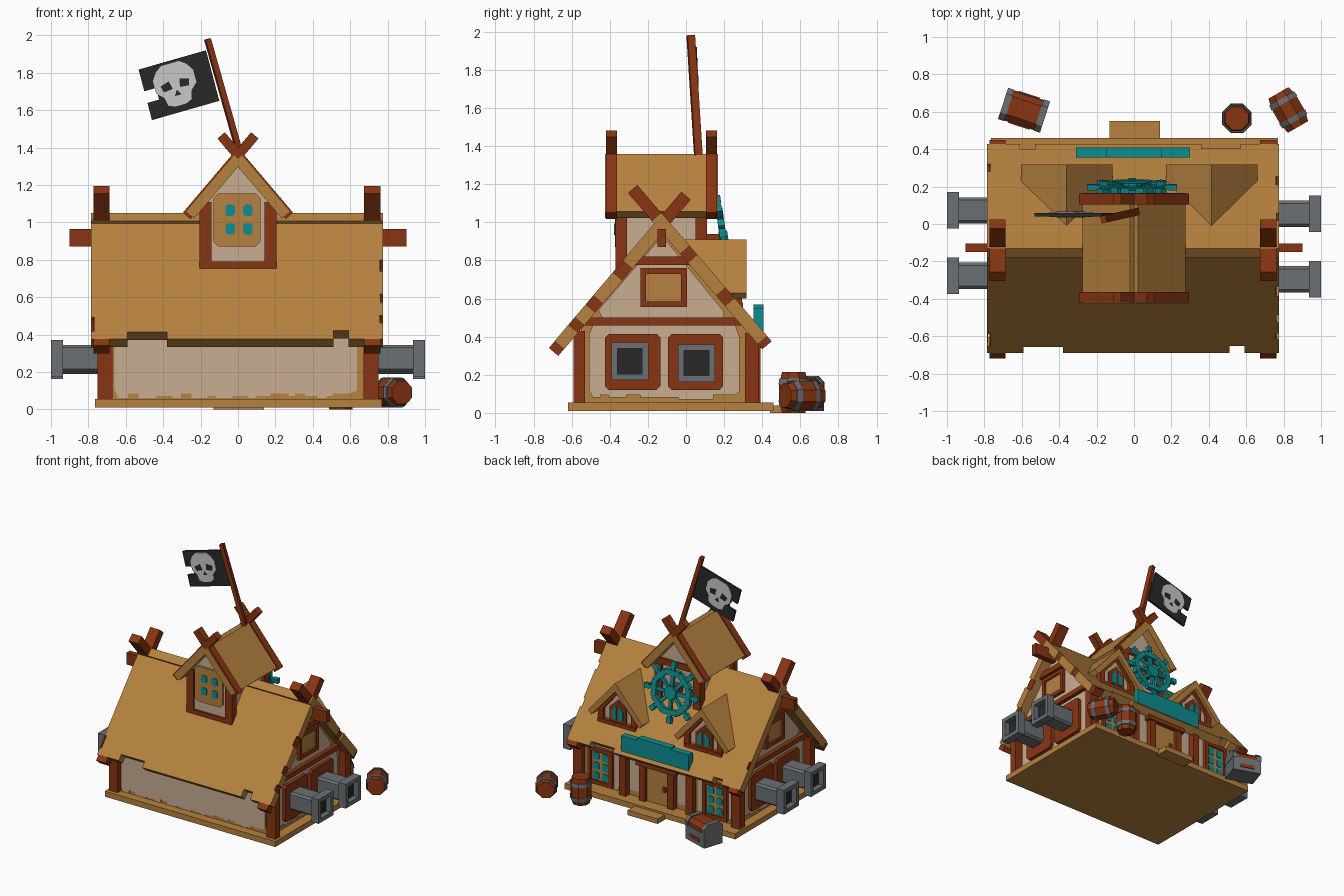
import bpy, bmesh, math, random
from mathutils import Matrix, Vector

if "Cube" in bpy.data.objects:
    bpy.data.objects.remove(bpy.data.objects["Cube"])
random.seed(4)


def mat(name, r, g, b):
    m = bpy.data.materials.new(name)
    m.diffuse_color = (r, g, b, 1)
    m.use_nodes = True
    m.node_tree.nodes["Principled BSDF"].inputs["Base Color"].default_value = m.diffuse_color
    return m


TAN = mat("tan wood", .47, .222, .05)
BROWN = mat("red brown timber", .25, .036, .006)
CREAM = mat("cream plaster", .58, .42, .29)
GREY = mat("iron grey", .145, .16, .172)
TEAL = mat("teal", .004, .27, .28)
DARK = mat("near black", .022, .022, .022)
PALE = mat("pale grey", .58, .58, .58)


def prism(name, m, pts, axis, a, b, M=Matrix()):
    """Extrude a 2D outline along an axis from a to b."""
    put = {'x': lambda u, v, w: (w, u, v), 'y': lambda u, v, w: (u, w, v),
           'z': lambda u, v, w: (u, v, w)}[axis]
    bm = bmesh.new()
    lo, hi = ([bm.verts.new(M @ Vector(put(u, v, w))) for u, v in pts] for w in (a, b))
    bm.faces.new(lo)
    bm.faces.new(hi[::-1])
    for i in range(len(pts)):
        j = (i + 1) % len(pts)
        bm.faces.new((lo[i], lo[j], hi[j], hi[i]))
    bmesh.ops.recalc_face_normals(bm, faces=bm.faces)
    return finish(name, bm, [m])


def finish(name, bm, mats):
    me = bpy.data.meshes.new(name)
    bm.to_mesh(me)
    bm.free()
    for m in mats:
        me.materials.append(m)
    ob = bpy.data.objects.new(name, me)
    bpy.context.collection.objects.link(ob)
    return ob


def rect(u0, u1, v0, v1):
    return [(u0, v0), (u1, v0), (u1, v1), (u0, v1)]


def chamfer(u0, u1, v0, v1, c):
    return [(u0 + c, v0), (u1 - c, v0), (u1, v0 + c), (u1, v1 - c),
            (u1 - c, v1), (u0 + c, v1), (u0, v1 - c), (u0, v0 + c)]


def strip(p, q, w):
    p, q = Vector(p), Vector(q)
    d = (q - p).normalized() * w / 2
    n = Vector((-d.y, d.x))
    return [tuple(v) for v in (p - n, q - n, q + n, p + n)]


def box(name, m, x0, x1, y0, y1, z0, z1, M=Matrix()):
    return prism(name, m, rect(x0, x1, y0, y1), 'z', z0, z1, M)


def frame(name, m, u0, u1, v0, v1, t, axis, a, b):
    """Four bars around an opening."""
    for r in (rect(u0, u0 + t, v0, v1), rect(u1 - t, u1, v0, v1),
              rect(u0 + t, u1 - t, v0, v0 + t), rect(u0 + t, u1 - t, v1 - t, v1)):
        prism(name, m, r, axis, a, b)


def ragged(u0, u1, v0, v1):
    """Panel outline with a worn, stepped lower edge and clipped top corners."""
    pts, u = [], u0 + .02
    while u < u1 - .05:
        h, w = v0 + random.choice((0, .012, .025)), random.uniform(.03, .1)
        pts += [(u, h), (min(u + w, u1 - .02), h)]
        u += w
    return pts + [(u1, v0 + .04), (u1, v1 - .06), (u1 - .02, v1), (u0 + .02, v1), (u0, v1 - .05), (u0, v0 + .05)]


def roof_outline(x0, x1, v0, v1, eave, right, left):
    """Roof sheet outline with notches (start, end, depth)."""
    pts = [(x0, v0)]
    for a, b, d in eave:
        pts += [(a, v0), (a, v0 + d), (b, v0 + d), (b, v0)]
    pts.append((x1, v0))
    for a, b, d in right:
        pts += [(x1, a), (x1 - d, a), (x1 - d, b), (x1, b)]
    pts += [(x1, v1), (x0, v1)]
    for a, b, d in left:
        pts += [(x0, b), (x0 + d, b), (x0 + d, a), (x0, a)]
    return pts


# ground floor: base, step, body
box("base", TAN, -.765, .77, -.62, .46, .01, .055)
box("step", TAN, -.13, .14, .44, .55, 0, .04)
prism("house_body", TAN, [(-.55, .05), (.34, .05), (.34, .42), (-.124, .95), (-.55, .45)], 'x', -.69, .69)
prism("front_plaster", CREAM, ragged(-.66, .635, .06, .40), 'y', -.558, -.55)

# main roof: crossing rafters with a notched sheet on each slope
slopes = [("front", (-.695, .32), (0, 1.14), .046, .883,
           [(-.59, -.38, .05), (.51, .59, .06)],
           [(.16, .21, .02), (.3, .36, .015), (.52, .6, .02)], [(.1, .2, .02), (.42, .5, .025), (.62, .66, .02)]),
          ("rear", (.425, .355), (-.28, 1.175), .035, .89,
           [(-.61, -.53, .04), (.36, .57, .035)], [(.3, .37, .02), (.6, .66, .015)], [(.2, .26, .02), (.5, .58, .015)])]
for nm, p, q, v0, v1, eave, rt, lf in slopes:
    d = (Vector(q) - Vector(p)).normalized()
    M = Matrix(((1, 0, 0, 0), (0, d.x, -d.y, p[0]), (0, d.y, d.x, p[1]), (0, 0, 0, 1)))
    prism(nm + "_roof", TAN, roof_outline(-.785, .775, v0, v1, eave, rt, lf), 'z', -.033, .033, M)
    for x in (-.73, .718):
        prism(nm + "_rafter", BROWN, strip(p, q, .064), 'x', x - .043, x + .043)
box("ridge_beam", BROWN, -.9, .9, -.15, -.105, .87, .965)

# corner posts and gable ends
for s in (-1, 1):
    def gx(name, m, pts, a, b):
        return prism(name, m, pts, 'x', s * a, s * b)
    box("front_corner_post", BROWN, s * .67, s * .75, -.59, -.53, .05, .43)
    box("rear_corner_post", BROWN, s * .67, s * .75, .31, .38, .05, .42)
    gx("gable_lower_plaster", CREAM, ragged(-.51, .28, .07, .46), .69, .698)
    gx("gable_upper_plaster", CREAM, [(-.44, .50), (.2, .50), (.2, .53), (-.1, .9), (-.15, .9), (-.46, .54)], .69, .698)
    gx("gable_tie_beam", BROWN, rect(-.54, .30, .46, .50), .68, .73)
    gx("gable_collar_beam", BROWN, rect(-.27, .02, .775, .82), .68, .73)
    frame("attic_window_frame", BROWN, -.24, .005, .555, .76, .03, 'x', s * .68, s * .725)
    gx("attic_shutter", TAN, chamfer(-.215, -.02, .58, .74, .02), .69, .71)
    for yc, zc, py in ((-.295, .27, -.28), (.055, .26, .05)):
        if s < 0:
            yc += .018
        # cannon port and cannon
        gx("cannon_port", BROWN, chamfer(py - .145, py + .145, .12, .415, .02), .68, .725)
        gx("cannon_barrel", GREY, chamfer(yc - .07, yc + .07, zc - .07, zc + .075, .015), .7, .95)
        frame("cannon_muzzle", GREY, yc - .097, yc + .097, zc - .097, zc + .1, .032, 'x', s * .935, s * 1.0)
        gx("cannon_bore", DARK, rect(yc - .07, yc + .07, zc - .07, zc + .07), .94, .955)

# rear wall: posts, plaster, door, windows, sign
for s in (-1, 1):
    box("porch_post", BROWN, s * .27, s * .33, .32, .39, .05, .44)
    box("door_post", BROWN, s * .10, s * .155, .33, .385, .05, .38)
    prism("rear_plaster", CREAM, ragged(min(s * .35, s * .65), max(s * .35, s * .65), .06, .41), 'y', .34, .347)
    prism("porch_plaster", CREAM, rect(s * .165, s * .26, .1, .41), 'y', .34, .347)
    c = s * .515
    frame("rear_window_frame", BROWN, c - .11, c + .11, .075, .37, .03, 'y', .33, .375)
    prism("rear_window_panel", TAN, rect(c - .09, c + .09, .09, .35), 'y', .34, .36)
    for dx in (-.04, .04):
        for dz in (-.08, 0, .08):
            prism("rear_window_pane", TEAL, chamfer(c + dx - .027, c + dx + .027, .19 + dz, .25 + dz, .01), 'y', .36, .366)
box("door_lintel", BROWN, -.18, .18, .33, .395, .34, .39)
box("door", TAN, -.1, .1, .33, .36, .05, .34)
box("door_handle", BROWN, -.075, -.05, .36, .375, .17, .21)
prism("sign_board", TEAL, [(-.31, .42), (.30, .42), (.30, .55), (.15, .55), (.15, .57), (-.15, .57),
                           (-.15, .555), (-.31, .555)], 'y', .355, .408)

# rear dormers
for c in (-.36, .415):
    prism("dormer_roof", TAN, [(c - .245, .63), (c, .91), (c + .245, .63), (c + .215, .60), (c, .84), (c - .215, .60)],
          'y', -.02, .318)
    prism("dormer_wall", CREAM, [(c - .16, .48), (c + .16, .48), (c + .16, .64), (c, .85), (c - .16, .64)], 'y', .1, .27)
    for s in (-1, 1):
        box("dormer_post", BROWN, c + s * .125, c + s * .17, .24, .295, .5, .67)
        prism("dormer_brace", BROWN, strip((c + s * .17, .64), (c, .845), .04), 'y', .25, .295)
        prism("dormer_pane", TEAL, [(c + s * .01, .6), (c + s * .05, .6), (c + s * .05, .67), (c + s * .01, .715)],
              'y', .285, .292)
    box("dormer_sill", BROWN, c - .17, c + .17, .24, .30, .53, .58)
    prism("dormer_window_frame", BROWN, [(c - .075, .56), (c + .075, .56), (c + .075, .69), (c, .76), (c - .075, .69)],
          'y', .26, .285)

# tower over the ridge
prism("tower_body", CREAM, [(-.18, .7), (.18, .7), (.18, 1.12), (0, 1.33), (-.18, 1.12)], 'y', -.355, .095)
for s in (-1, 1):
    prism("tower_roof", TAN, strip((s * .255, 1.04), (0, 1.34), .056), 'y', -.425, .167)
    for y in (-.42, .105):
        prism("tower_rafter", BROWN, strip((s * .275, 1.035), (-s * .09, 1.465), .052), 'y', y, y + .057)
    for y in (-.37, .05):
        box("tower_post", BROWN, s * .142, s * .205, y, y + .06, .74, 1.11)
    box("tower_side_beam", BROWN, s * .16, s * .2, -.33, .08, 1.06, 1.1)
box("tower_sill", BROWN, -.205, .205, -.37, -.31, .74, .79)
box("tower_back_beam", BROWN, -.2, .2, .06, .11, 1.06, 1.11)
prism("tower_window_panel", TAN, chamfer(-.13, .12, .87, 1.155, .025), 'y', -.372, -.355)
for x in (-.042, .053):
    for z in (.967, 1.067):
        prism("tower_window_pane", TEAL, chamfer(x - .025, x + .025, z - .032, z + .028, .01), 'y', -.379, -.372)

# ship wheel
W = Matrix.Translation((-.01, .197, .905)) @ Matrix.Rotation(math.radians(8), 4, 'X')
for i in range(8):
    a, b = math.tau * (i - .5) / 8, math.tau * (i + .5) / 8
    p, q = ((.165 * math.cos(t), .165 * math.sin(t)) for t in (a, b))
    prism("wheel_rim", TEAL, strip(p, q, .042), 'y', -.018, .018, W)
    m = (a + b) / 2
    prism("wheel_spoke", TEAL, strip((0, 0), (.235 * math.cos(m), .235 * math.sin(m)), .026), 'y', -.012, .012, W)
    prism("wheel_handle", TEAL, strip((.195 * math.cos(m), .195 * math.sin(m)),
                                      (.24 * math.cos(m), .24 * math.sin(m)), .04), 'y', -.015, .015, W)
prism("wheel_hub", TEAL, chamfer(-.05, .05, -.05, .05, .03), 'y', -.02, .026, W)
box("wheel_mount", BROWN, -.04, .02, .08, .18, .88, .94)

# flag pole and flag
foot, top = Vector((.015, .065, 1.35)), Vector((-.163, .025, 1.98))
P = Matrix.Translation(foot) @ (top - foot).to_track_quat('Z', 'Y').to_matrix().to_4x4()
box("flag_pole", BROWN, -.02, .02, -.015, .015, 0, (top - foot).length, P)
F = Matrix(((-.96, 0, -.255, -.10), (0, 1, 0, .05), (-.275, 0, .965, 1.65), (0, 0, 0, 1)))
prism("flag", DARK, [(0, 0), (.375, 0), (.375, .095), (.31, .095), (.31, .16), (.375, .16), (.375, .28), (0, .28)],
      'y', -.009, .009, F)
S = F @ Matrix.Translation((.205, 0, .15))
half = [(.05, .115), (.085, .09), (.112, .05), (.112, -.02), (.075, -.055), (.065, -.1), (.03, -.115)]
skull = half + [(-u, v) for u, v in half[::-1]]
for s in (-1, 1):
    prism("flag_skull", PALE, skull, 'y', s * .009, s * .013, S)
    prism("skull_nose", DARK, [(-.018, -.06), (.018, -.06), (0, -.03)], 'y', s * .013, s * .016, S)
    for e in (-1, 1):
        prism("skull_eye", DARK, [(e * .02, -.02), (e * .07, -.025), (e * .08, .01), (e * .03, .025)],
              'y', s * .013, s * .016, S)


# barrels: eight-sided lathe with iron bands
def barrel(name, M, r, h):
    prof = [(-1, .8, 0), (-.68, .9, 0), (-.68, .98, 1), (-.4, 1.03, 1), (-.4, .97, 0), (.4, .97, 0),
            (.4, 1.03, 1), (.68, .98, 1), (.68, .9, 0), (1, .8, 0)]
    bm = bmesh.new()
    rings = [[bm.verts.new(M @ Vector((r * k * math.cos(math.tau * (i + .5) / 8),
                                       r * k * math.sin(math.tau * (i + .5) / 8), z * h))) for i in range(8)]
             for z, k, _ in prof]
    for n, (lo, hi) in enumerate(zip(rings, rings[1:])):
        for i in range(8):
            f = bm.faces.new((lo[i], lo[(i + 1) % 8], hi[(i + 1) % 8], hi[i]))
            f.material_index = 1 if prof[n][2] or prof[n + 1][2] else 0
    bm.faces.new(rings[0][::-1])
    bm.faces.new(rings[-1])
    bmesh.ops.recalc_face_normals(bm, faces=bm.faces)
    finish(name, bm, [BROWN, GREY])


barrel("standing_barrel", Matrix.Translation((.55, .565, .107)), .083, .107)
tilt = Vector((.5, -.87, 0)).to_track_quat('Z', 'Y').to_matrix().to_4x4()
barrel("lying_barrel", Matrix.Translation((.825, .61, .09)) @ tilt, .084, .105)

# treasure chest
C = Matrix.Translation((-.588, .608, 0)) @ Matrix.Rotation(math.radians(-18), 4, 'Z')
box("chest_body", GREY, -.115, .115, -.085, .085, .01, .125, C)
prism("chest_lid", BROWN, [(-.08, .12), (.08, .12), (.08, .155), (.05, .185), (-.05, .185), (-.08, .155)],
      'x', -.1, .1, C)
for x in (-.118, .083):
    prism("chest_band", GREY, [(-.088, .12), (.088, .12), (.088, .16), (.055, .193), (-.055, .193), (-.088, .16)],
          'x', x, x + .035, C)
for s in (-1, 1):
    box("chest_front_inlay", BROWN, -.06, .06, s * .085, s * .09, .04, .07, C)
